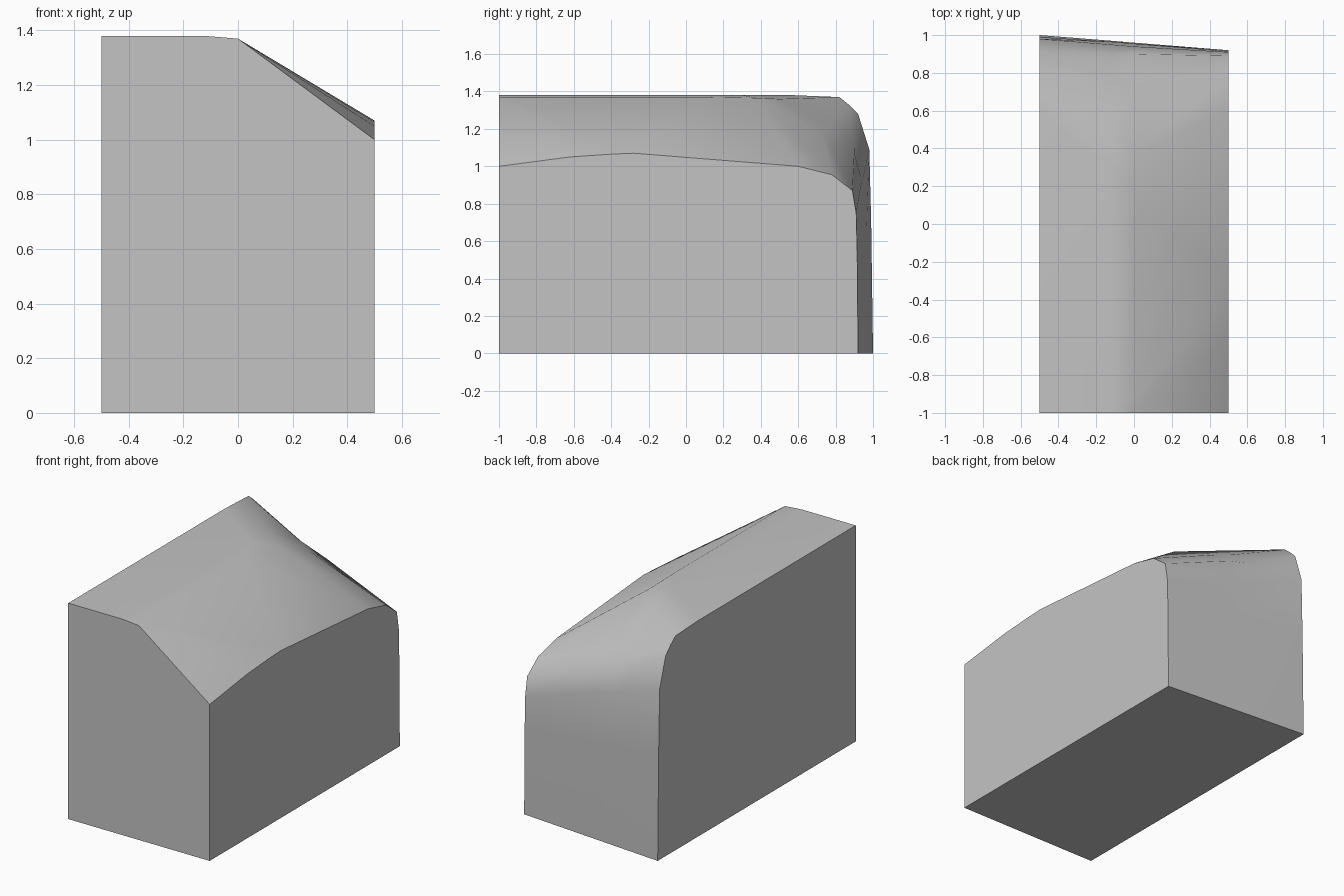
import bpy
import bmesh

default_cube = bpy.data.objects.get("Cube")
if default_cube:
    bpy.data.objects.remove(default_cube, do_unlink=True)


def make_material(name, color):
    material = bpy.data.materials.new(name)
    material.use_nodes = True
    material.diffuse_color = color
    shader = material.node_tree.nodes["Principled BSDF"]
    shader.inputs["Base Color"].default_value = color
    return material


# Side profiles (y, z), each running from the front top edge over the roof
# and down the rounded back to the floor
high_side = [(-1, 1.38), (-.8, 1.38), (-.6, 1.38), (.58, 1.38), (.82, 1.37),
             (.87, 1.33), (.92, 1.28), (.98, 1.09), (.99, .7), (1, 0)]
shoulder = [(-1, 1.38), (-.95, 1.38), (-.9, 1.38), (.3, 1.38), (.5, 1.36),
            (.78, 1.21), (.9, 1.1), (.95, .95), (.965, .64), (.97, 0)]
ridge = [(-1, 1.37), (-.97, 1.37), (-.94, 1.37), (.1, 1.37), (.38, 1.365),
         (.72, 1.19), (.9, 1.07), (.94, .92), (.955, .62), (.96, 0)]
low_side = [(-1, 1), (-.62, 1.05), (-.4, 1.065), (-.28, 1.07), (.6, 1),
            (.78, .955), (.89, .87), (.91, .75), (.915, .55), (.92, 0)]
stations = [(-.5, high_side), (-.12, shoulder), (0, ridge), (.5, low_side)]


def build_block(name, sections, material):
    """Loft the profiles across the width and close the flat sides."""
    bm = bmesh.new()
    columns = [[bm.verts.new((x, y, z)) for y, z in profile]
               for x, profile in sections]
    floor_front = [bm.verts.new((x, -1, 0)) for x, profile in sections]

    # Roof and back
    for left, right in zip(columns, columns[1:]):
        for i in range(len(left) - 1):
            bm.faces.new((left[i], right[i], right[i + 1], left[i + 1]))

    # Front wall and underside
    for edge_row in (0, -1):
        bm.faces.new([c[edge_row] for c in columns] + floor_front[::-1])

    # Two side walls
    for end in (0, -1):
        bm.faces.new(columns[end] + [floor_front[end]])

    bmesh.ops.recalc_face_normals(bm, faces=bm.faces)
    mesh = bpy.data.meshes.new(name)
    bm.to_mesh(mesh)
    bm.free()
    mesh.materials.append(material)
    block = bpy.data.objects.new(name, mesh)
    bpy.context.collection.objects.link(block)
    return block


block = build_block("sloped_block", stations,
                    make_material("plain grey", (.55, .55, .55, 1)))

# Soft roof creases, crisp wall edges
bpy.ops.object.select_all(action="DESELECT")
block.select_set(True)
bpy.context.view_layer.objects.active = block
bpy.ops.object.shade_smooth_by_angle(angle=.75)
